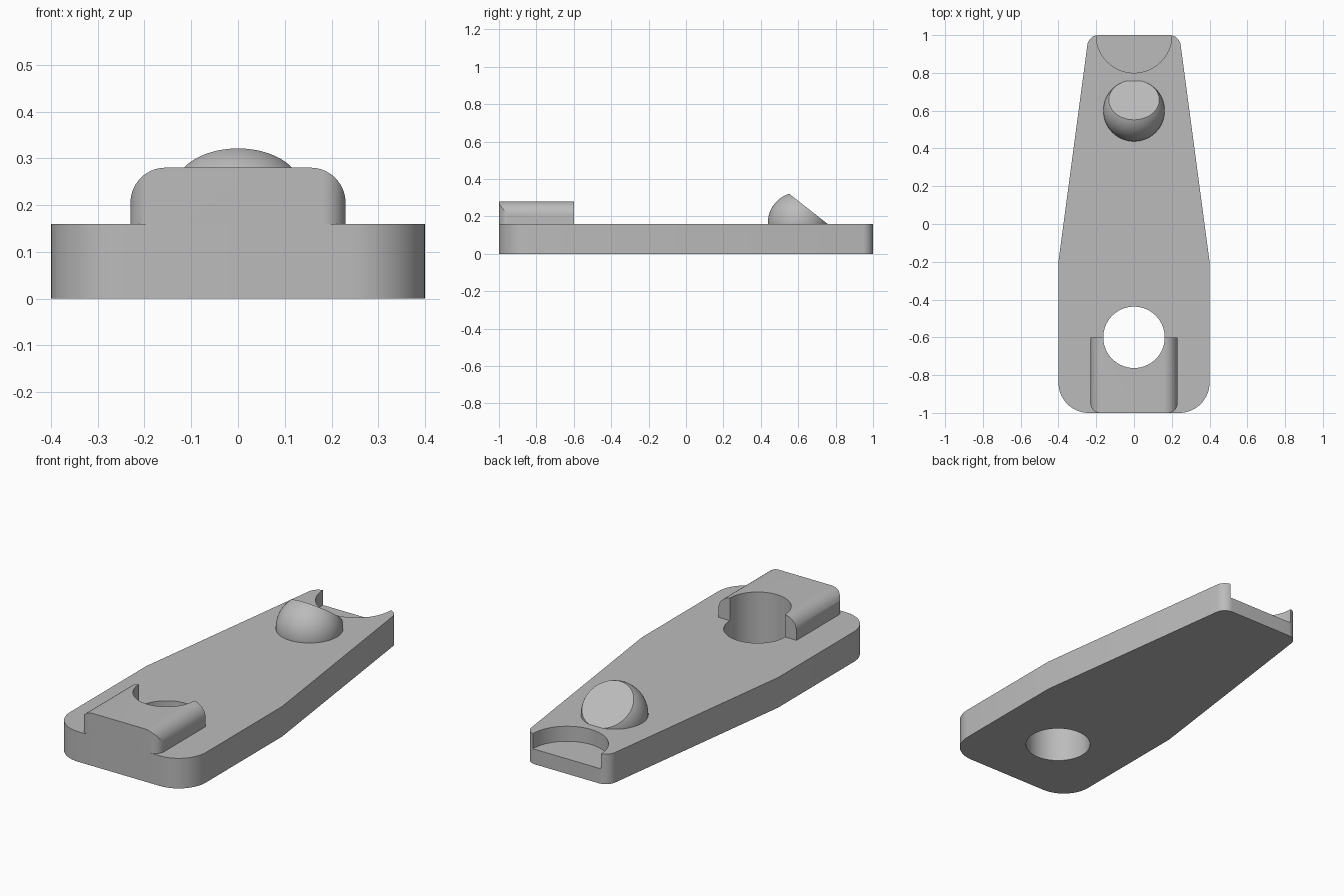
import bpy, bmesh, math
from mathutils import Vector

if "Cube" in bpy.data.objects:
    bpy.data.objects.remove(bpy.data.objects["Cube"], do_unlink=True)

THICK = 0.16      # plate thickness
TOP = 0.28        # top of the raised block
HOLE_R = 0.1625

grey = bpy.data.materials.new("plain_grey")
grey.use_nodes = True
colour = (0.5, 0.5, 0.5, 1)
grey.diffuse_color = colour
grey.node_tree.nodes["Principled BSDF"].inputs["Base Color"].default_value = colour


def make_object(name, bm):
    bmesh.ops.recalc_face_normals(bm, faces=bm.faces)
    mesh = bpy.data.meshes.new(name)
    bm.to_mesh(mesh)
    bm.free()
    mesh.materials.append(grey)
    obj = bpy.data.objects.new(name, mesh)
    bpy.context.collection.objects.link(obj)
    return obj


def rounded(corners, steps=14):
    """Outline from (a, b, radius) corners, each filleted by an arc."""
    out = []
    for i, (a, b, r) in enumerate(corners):
        p = Vector((a, b))
        if r == 0:
            out.append(p)
            continue
        u = (Vector(corners[i - 1][:2]) - p).normalized()
        v = (Vector(corners[(i + 1) % len(corners)][:2]) - p).normalized()
        half = u.angle(v) / 2
        centre = p + (u + v).normalized() * (r / math.sin(half))
        start = p + u * (r / math.tan(half)) - centre
        end = p + v * (r / math.tan(half)) - centre
        sweep = math.pi - 2 * half
        for k in range(steps + 1):
            t = k / steps
            arc = start * math.sin((1 - t) * sweep) + end * math.sin(t * sweep)
            out.append(centre + arc / math.sin(sweep))
    return out


def prism(name, outline, low, high, axis="z"):
    """Extrude an outline along z (outline in xy) or along y (outline in xz)."""
    bm = bmesh.new()
    place = (lambda p: (p.x, p.y, low)) if axis == "z" else (lambda p: (p.x, low, p.y))
    face = bm.faces.new([bm.verts.new(place(p)) for p in outline])
    ext = bmesh.ops.extrude_face_region(bm, geom=[face])
    move = Vector((0, 0, high - low)) if axis == "z" else Vector((0, high - low, 0))
    bmesh.ops.translate(bm, verts=[g for g in ext["geom"] if isinstance(g, bmesh.types.BMVert)], vec=move)
    return make_object(name, bm)


def disc(radius, y, count=96):
    turn = 2 * math.pi / count
    return [Vector((radius * math.cos(i * turn), y + radius * math.sin(i * turn))) for i in range(count)]


def cut(obj, tool, operation="DIFFERENCE"):
    """Apply a boolean and discard the tool."""
    mod = obj.modifiers.new("cut", "BOOLEAN")
    mod.operation = operation
    mod.solver = "EXACT"
    mod.object = tool
    bpy.context.view_layer.objects.active = obj
    bpy.ops.object.modifier_apply(modifier=mod.name)
    bpy.data.objects.remove(tool, do_unlink=True)


# Tapered plate with rounded corners
right_side = [(0.4, -1, 0.16), (0.4, -0.2, 0), (0.24, 1, 0.06)]
left_side = [(-x, y, r) for x, y, r in reversed(right_side)]
plate = prism("base_plate", rounded(right_side + left_side), 0, THICK)
cut(plate, prism("hole_cutter", disc(HOLE_R, -0.6), -0.1, 0.5))
# Half-round recess in the back edge
cut(plate, prism("recess_cutter", disc(0.2, 1), 0.08, 0.5))

# Raised block: rounded top edges crossed with rounded front corners
section = rounded([(-0.23, THICK, 0), (0.23, THICK, 0), (0.23, TOP, 0.075), (-0.23, TOP, 0.075)])
block = prism("raised_block", section, -1, -0.6, "y")
plan = rounded([(-0.23, -1, 0.05), (0.23, -1, 0.05), (0.23, -0.5, 0), (-0.23, -0.5, 0)])
cut(block, prism("corner_cutter", plan, 0.1, 0.4), "INTERSECT")
cut(block, prism("block_hole_cutter", disc(HOLE_R, -0.6), 0, 0.5))

# Dome stud with a sloping flat on its back
bm = bmesh.new()
bmesh.ops.create_uvsphere(bm, u_segments=64, v_segments=40, radius=HOLE_R)
bmesh.ops.translate(bm, verts=bm.verts, vec=(0, 0.6, 0.166))
slope = Vector((0, 0.1605, 0.2045)).normalized()
for point, normal in (((0, 0.757, THICK), slope), ((0, 0, THICK), Vector((0, 0, -1)))):
    sliced = bmesh.ops.bisect_plane(bm, geom=bm.verts[:] + bm.edges[:] + bm.faces[:],
                                    plane_co=point, plane_no=normal, clear_outer=True)
    rim = [g for g in sliced["geom_cut"] if isinstance(g, bmesh.types.BMEdge)]
    bmesh.ops.holes_fill(bm, edges=rim, sides=0)
dome = make_object("dome_stud", bm)

# Smooth the curved walls, keep the edges crisp
bpy.ops.object.select_all(action="DESELECT")
for obj in (plate, block, dome):
    obj.select_set(True)
bpy.context.view_layer.objects.active = plate
bpy.ops.object.shade_smooth_by_angle(angle=math.radians(25))
